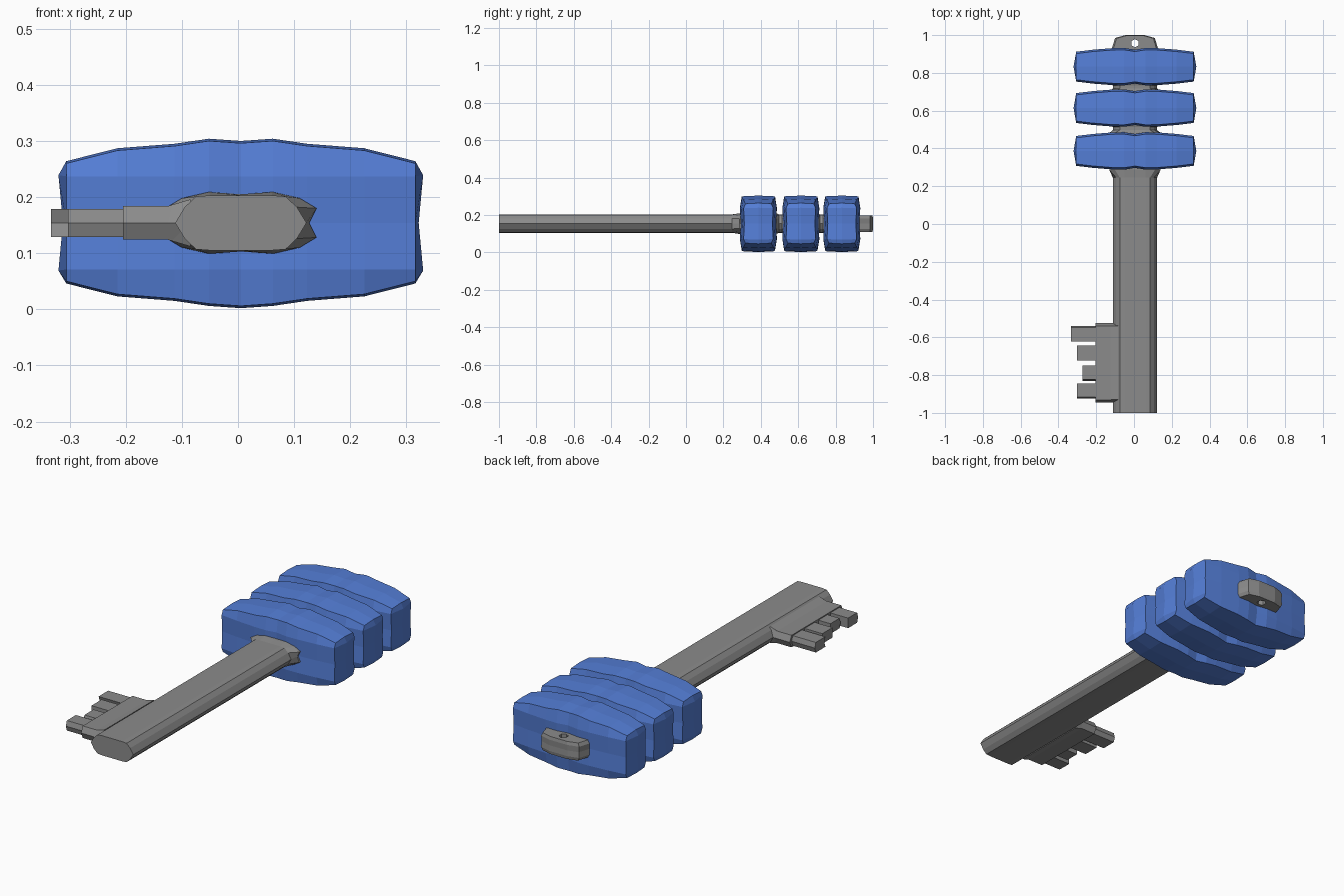
import bpy, bmesh, math

if "Cube" in bpy.data.objects:
    bpy.data.objects.remove(bpy.data.objects["Cube"])

ZC = 0.154   # height of the key's centre plane
CX = 0.005   # x centre of shank and grip


def material(name, colour):
    m = bpy.data.materials.new(name)
    m.diffuse_color = (*colour, 1)
    m.use_nodes = True
    m.node_tree.nodes["Principled BSDF"].inputs["Base Color"].default_value = m.diffuse_color
    return m


BLUE = material("blue plastic", (0.09, 0.21, 0.68))
STEEL = material("grey steel", (0.26, 0.26, 0.26))


def finish(name, bm, mat):
    bmesh.ops.recalc_face_normals(bm, faces=bm.faces)
    me = bpy.data.meshes.new(name)
    bm.to_mesh(me)
    bm.free()
    me.materials.append(mat)
    ob = bpy.data.objects.new(name, me)
    bpy.context.collection.objects.link(ob)
    return ob


def loft(name, rings, mat, caps=True):
    """Bridge equal-length point rings and cap both ends."""
    bm = bmesh.new()
    vs = [[bm.verts.new(p) for p in r] for r in rings]
    n = len(rings[0])
    for a, b in zip(vs, vs[1:]):
        for i in range(n):
            j = (i + 1) % n
            bm.faces.new((a[i], a[j], b[j], b[i]))
    if caps:
        bm.faces.new(vs[0])
        bm.faces.new(vs[-1])
    return finish(name, bm, mat)


# Grip blocks: (x, top height, bottom height, half depth) from centre outward
HALF = [(0, .146, .152, .090), (.057, .150, .148, .099), (.118, .141, .139, .098),
        (.22, .133, .131, .090), (.311, .110, .108, .079)]
COLUMNS = [(-x, t, b, d) for x, t, b, d in HALF[:0:-1]] + HALF


def grip_block(name, yc):
    bm = bmesh.new()
    loops = []
    for x, t, b, d in COLUMNS:
        dip = .004
        front = [(-d + .010, -b + .004), (-d, -.083), (-d + dip, 0), (-d, .083), (-d + .010, t - .004)]
        sec = front + [(0, t)] + [(-y, z) for y, z in reversed(front)] + [(0, -b)]
        loops.append([bm.verts.new((CX + x, yc + y, ZC + z)) for y, z in sec])
    n = 12
    for a, b in zip(loops, loops[1:]):
        for i in range(n):
            j = (i + 1) % n
            bm.faces.new((a[i], a[j], b[j], b[i]))
    # bulged ends with a shallow waist
    for s, lp in ((-1, loops[0]), (1, loops[-1])):
        mid = [bm.verts.new((CX + s * x, yc, ZC + z)) for x, z in ((.325, -.085), (.317, 0), (.325, .085))]
        mid = [lp[11]] + mid + [lp[5]]
        back = [lp[10 - i] for i in range(5)]
        for i in range(4):
            bm.faces.new((lp[i], lp[i + 1], mid[i + 1], mid[i]))
            bm.faces.new((back[i], back[i + 1], mid[i + 1], mid[i]))
    return finish(name, bm, BLUE)


for label, y in (("front", .387), ("middle", .614), ("rear", .833)):
    grip_block(label + "_grip_block", y)


def mirrored(quarter, y):
    """Four-way mirrored ring from points running from the side tip to the top centre."""
    top = quarter + [(-x, z) for x, z in reversed(quarter) if x > 0]
    full = top + [(x, -z) for x, z in reversed(top) if z > 0]
    return [(CX + x, y, ZC + z) for x, z in full]


# Shank with chamfered edges, flaring to a collar where it meets the grip
SHANK = [(.117, 0), (.100, .028), (.080, .047), (.055, .049), (0, .049)]
COLLAR = [(.122, 0), (.135, .026), (.105, .044), (.057, .055), (0, .051)]
loft("shank", [mirrored(SHANK, -1), mirrored(SHANK, .245),
               mirrored(COLLAR, .285), mirrored(COLLAR, .31)], STEEL)

# Core bars showing in the gaps between the grip blocks
for label, a, b in (("front", .45, .56), ("rear", .67, .78)):
    m = (a + b) / 2
    loft(label + "_core", [mirrored(COLLAR, a), mirrored(COLLAR, m - .022), mirrored(SHANK, m - .008),
                           mirrored(SHANK, m + .008), mirrored(COLLAR, m + .022), mirrored(COLLAR, b)], STEEL)

# Tail tab with a keyring hole
TAB = [(-.130, .90), (-.122, .93), (-.105, .985), (-.05, 1.0), (.05, 1.0), (.105, .985), (.122, .93), (.130, .90)]
tab = loft("tail_tab", [[(CX + x * k, .90 + (y - .90) * q, ZC + z) for x, y in TAB]
                        for k, q, z in ((.93, .97, -.044), (1, 1, -.028), (.98, .985, 0),
                                        (1, 1, .028), (.93, .97, .044))], STEEL)
cut = loft("hole_cutter", [[(CX + .022 * math.cos(i * math.pi / 3 + math.pi / 6),
                             .957 + .022 * math.sin(i * math.pi / 3 + math.pi / 6), z) for i in range(6)]
                           for z in (0, .4)], STEEL)
cut.hide_render = True
cut.hide_viewport = True
mod = tab.modifiers.new("keyring hole", "BOOLEAN")
mod.operation = "DIFFERENCE"
mod.solver = "EXACT"
mod.object = cut


def bit_bar(name, x0, x1, y0, y1, h, r0=.010, r1=.010):
    """Bar along x whose front and back sides are ridged by r0 and r1."""
    sec = [(y0 + r0, -h), (y0, 0), (y0 + r0, h), (y1 - r1, h), (y1, 0), (y1 - r1, -h)]
    loft(name, [[(x, y, ZC + z) for y, z in sec] for x in (x0, x1)], STEEL)


# Bit plate and its four teeth
bit_bar("bit_plate", -.205, -.07, -.945, -.525, .030, .014, .014)
TEETH = [(-.333, -.615, -.540, -.008, .008), (-.303, -.722, -.642, .0, .0),
         (-.272, -.830, -.750, .008, .0), (-.303, -.924, -.845, .008, .0)]
for i, (x, y0, y1, r0, r1) in enumerate(TEETH):
    bit_bar("bit_tooth_%d" % (i + 1), x, -.19, y0, y1, .025, r0, r1)

# Sloped fillets joining the bit plate to the shank
loft("bit_fillet", [[(x, y, ZC + z) for y, z in ((-.93, -h), (-.945, 0), (-.93, h), (-.54, h), (-.525, 0), (-.54, -h))]
                    for x, h in ((-.125, .030), (-.085, .042))], STEEL)
